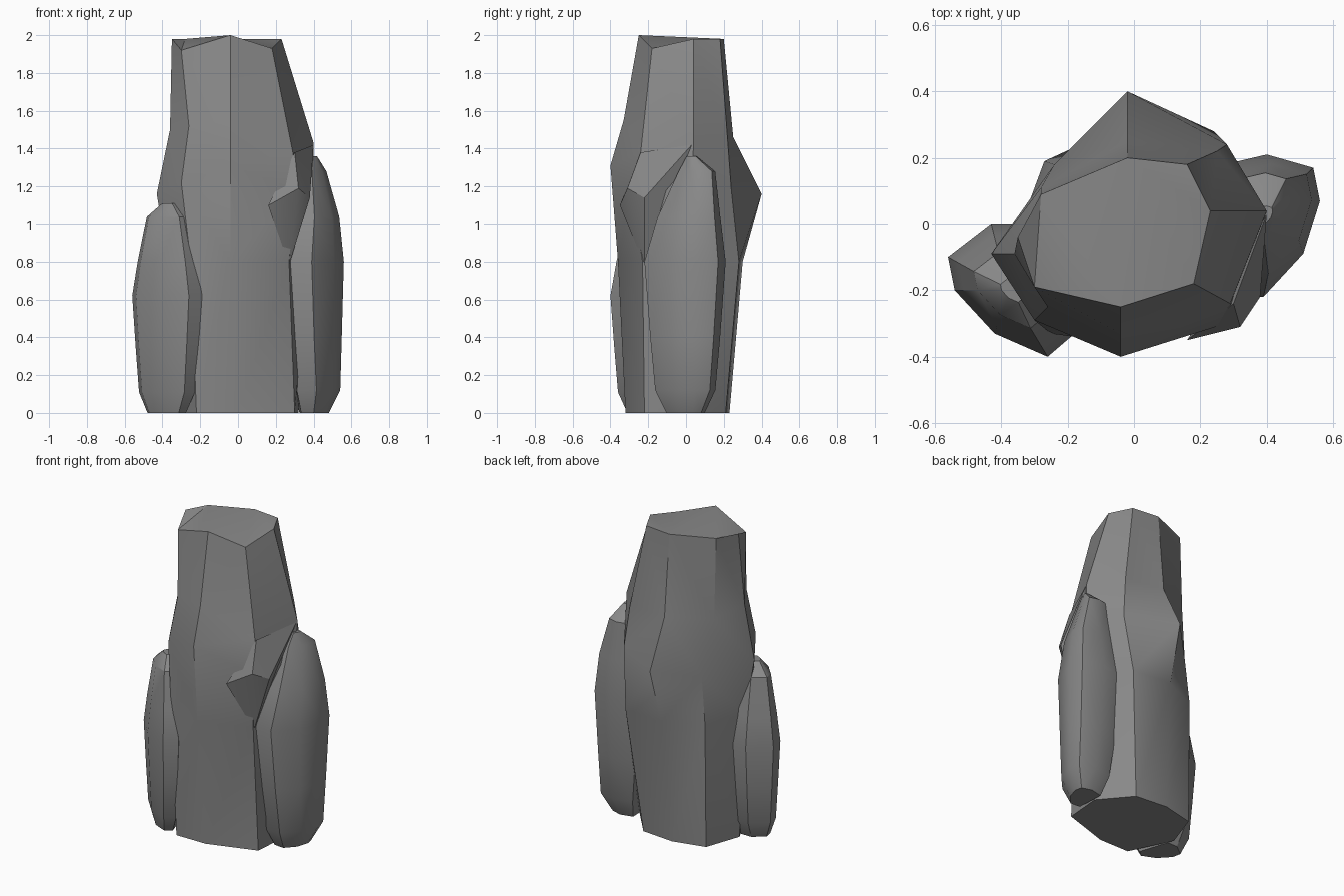
import bpy
import bmesh
from math import radians
from mathutils import Vector

CM = 0.01  # all part sizes below are in hundredths of a unit

default = bpy.data.objects.get("Cube")
if default:
    bpy.data.objects.remove(default, do_unlink=True)


def make_material(name, colour):
    mat = bpy.data.materials.new(name)
    mat.use_nodes = True
    mat.diffuse_color = colour
    mat.node_tree.nodes["Principled BSDF"].inputs["Base Color"].default_value = colour
    return mat


stone = make_material("stone grey", (0.25, 0.25, 0.25, 1))


def finish(bm, name):
    """Turn a bmesh into a named stone object with crisp facets."""
    bmesh.ops.recalc_face_normals(bm, faces=bm.faces)
    mesh = bpy.data.meshes.new(name)
    bm.to_mesh(mesh)
    bm.free()
    mesh.materials.append(stone)
    obj = bpy.data.objects.new(name, mesh)
    bpy.context.collection.objects.link(obj)
    bpy.ops.object.select_all(action="DESELECT")
    obj.select_set(True)
    bpy.context.view_layer.objects.active = obj
    bpy.ops.object.shade_smooth_by_angle(angle=radians(30))
    return obj


def loft(name, rings):
    """Skin a closed solid through rings that share one vertex count."""
    bm = bmesh.new()
    loops = [[bm.verts.new(Vector(p) * CM) for p in ring] for ring in rings]
    for low, high in zip(loops, loops[1:]):
        for i in range(len(low)):
            j = (i + 1) % len(low)
            bm.faces.new((low[i], low[j], high[j], high[i]))
    bm.faces.new(loops[0])
    bm.faces.new(loops[-1])
    bmesh.ops.triangulate(bm, faces=bm.faces[:])
    return finish(bm, name)


def side_rock(name, centre, outline, levels):
    """Loft an outline through levels of (height, scale, shift x, shift y)."""
    cx, cy = centre
    rings = []
    for z, scale, dx, dy in levels:
        rings.append([(cx + dx + (x - cx) * scale,
                       cy + dy + (y - cy) * scale, z) for x, y in outline])
    return loft(name, rings)


# Tall central rock: one ridge per row, running from the ground to the top
ridges = [
    [(-6, 23, 0), (-3, 30, 80), (-2, 40, 116), (-2, 25, 146), (-2, 20, 198)],     # back
    [(16, 21, 0), (24, 28, 80), (28, 24, 118), (25, 22, 145), (16, 18, 198)],     # back left
    [(32, 2, 0), (37, 2, 80), (40, 3, 118), (40, 4, 143), (23, 4, 198)],          # left
    [(30, -22, 0), (27, -23, 80), (31, -29, 118), (29, -24, 138), (18, -18, 193)],  # front left
    [(-1, -32, 0), (-4, -36, 80), (-4, -40, 131), (-4, -33, 155), (-4, -25, 200)],  # front
    [(-22, -32, 0), (-25, -33, 80), (-30, -29, 122), (-26, -25, 152), (-30, -19, 192)],
    [(-35, -5, 0), (-37, -8, 80), (-43, -9, 116), (-36, -9, 150), (-35, -4, 198)],  # right
    [(-27, 18, 0), (-27, 19, 80), (-24, 18, 110), (-28, 11, 146), (-28, 9, 198)],   # back right
]
loft("central_rock", list(zip(*ridges)))

# Taller side rock
side_rock(
    "left_side_rock", (41, 0),
    [(25, -21), (39, -22), (51, -9), (56, 7), (54, 17), (40, 21), (23, 17)],
    [(0, 0.47, 0, 0), (12, 0.74, 2, 0), (40, 0.86, 1, 0), (80, 1, 0, 0),
     (104, 0.77, 1, 2), (128, 0.45, -1, 6), (136, 0.12, -1, 3)])

# Shorter side rock
side_rock(
    "right_side_rock", (-38, -20),
    [(-26, -40), (-42, -33), (-54, -20), (-56, -10), (-43, 0), (-30, 0), (-19, -34)],
    [(0, 0.55, 0, 0), (11, 0.8, 0, 0), (35, 0.9, 0, 0), (62, 1, 0, 0),
     (80, 0.84, 0, 0), (104, 0.57, 0, 0), (111, 0.18, 1, 0)])

# Chipped ledge on the front ridge, blending down into the central rock
ledge = bmesh.new()
for point in [(16, -35, 110), (30, -24, 138), (32, -31, 119), (38, -22, 114),
              (40, 3, 142), (27, -22, 78)]:
    ledge.verts.new(Vector(point) * CM)
bmesh.ops.convex_hull(ledge, input=ledge.verts[:])
finish(ledge, "front_ledge")
